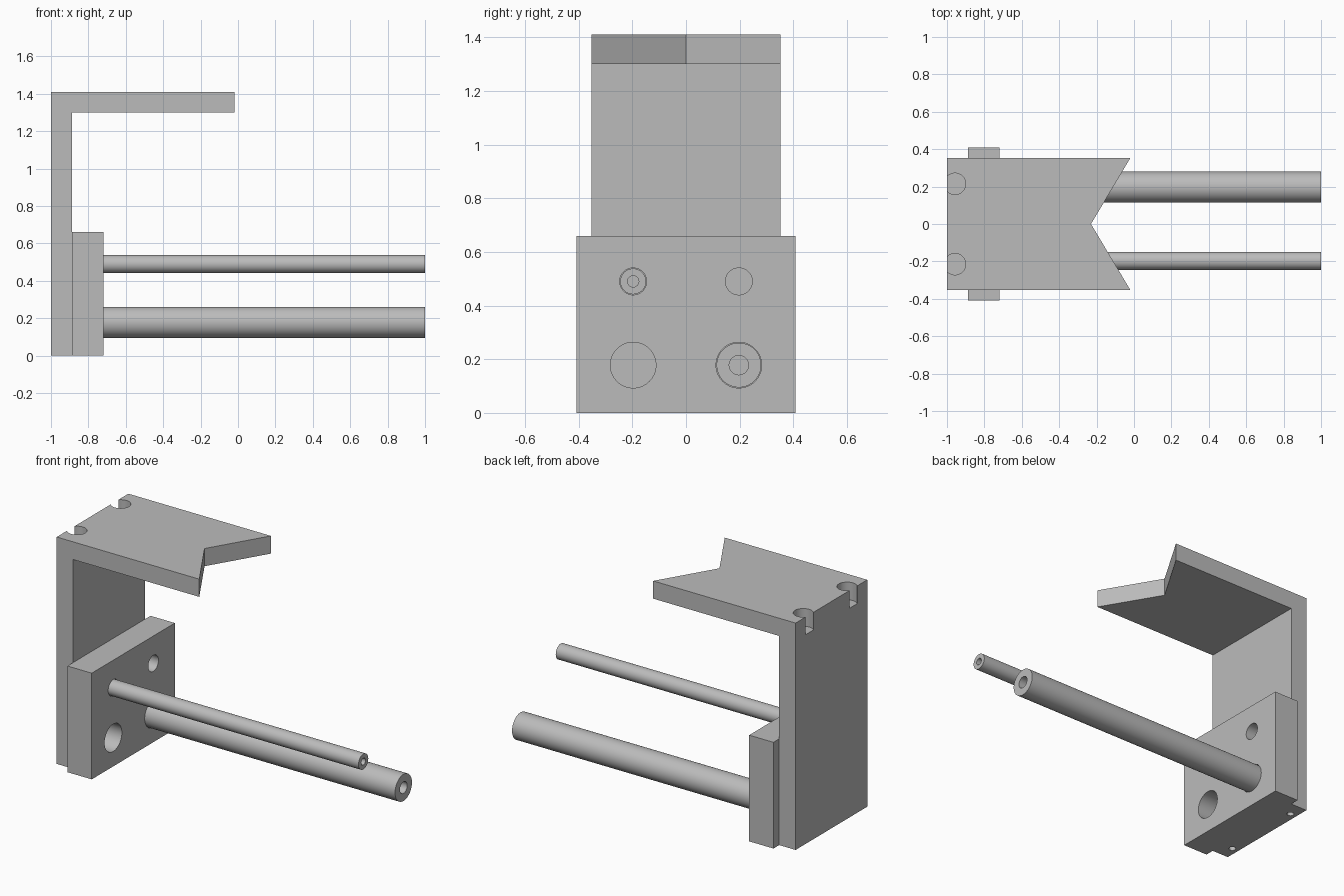
import bpy, bmesh, math
from mathutils import Matrix, Vector

if "Cube" in bpy.data.objects:
    bpy.data.objects.remove(bpy.data.objects["Cube"], do_unlink=True)

grey = bpy.data.materials.new("plain grey")
grey.use_nodes = True
grey.diffuse_color = (0.5, 0.5, 0.5, 1)
grey.node_tree.nodes["Principled BSDF"].inputs["Base Color"].default_value = (0.5, 0.5, 0.5, 1)


def make_object(name, bm):
    bmesh.ops.recalc_face_normals(bm, faces=bm.faces)
    mesh = bpy.data.meshes.new(name)
    bm.to_mesh(mesh)
    bm.free()
    mesh.materials.append(grey)
    obj = bpy.data.objects.new(name, mesh)
    bpy.context.collection.objects.link(obj)
    return obj


def extrude_outline(name, points, direction):
    bm = bmesh.new()
    face = bm.faces.new([bm.verts.new(p) for p in points])
    grown = bmesh.ops.extrude_face_region(bm, geom=[face])["geom"]
    moved = [v for v in grown if isinstance(v, bmesh.types.BMVert)]
    bmesh.ops.translate(bm, verts=moved, vec=direction)
    return make_object(name, bm)


def cylinder(name, start, end, radius):
    start, end = Vector(start), Vector(end)
    axis = end - start
    turn = axis.to_track_quat("Z", "Y").to_matrix().to_4x4()
    bm = bmesh.new()
    bmesh.ops.create_cone(bm, cap_ends=True, segments=64, radius1=radius, radius2=radius,
                          depth=axis.length, matrix=Matrix.Translation((start + end) / 2) @ turn)
    return make_object(name, bm)


def combine(target, tool, operation="DIFFERENCE"):
    mod = target.modifiers.new("cut", "BOOLEAN")
    mod.operation, mod.solver, mod.object = operation, "EXACT", tool
    bpy.context.view_layer.objects.active = target
    bpy.ops.object.modifier_apply(modifier=mod.name)
    bpy.data.objects.remove(tool, do_unlink=True)


def smooth(obj):
    bpy.ops.object.select_all(action="DESELECT")
    obj.select_set(True)
    bpy.context.view_layer.objects.active = obj
    bpy.ops.object.shade_smooth_by_angle(angle=math.radians(30))


BACK, SEAM, FACE, TIP = -1.0, -0.887, -0.72, 1.0
HALF, TOP, UNDER = 0.352, 1.41, 1.30

# Angled bracket: upright wall and overhanging plate
profile = [(BACK, 0), (SEAM, 0), (SEAM, UNDER), (-0.02, UNDER), (-0.02, TOP), (BACK, TOP)]
bracket = extrude_outline("angle_bracket", [(x, -HALF, z) for x, z in profile], (0, 2 * HALF, 0))

# V notch in the free end of the plate
slope = 0.21 / HALF
notch = [(-0.23, 0), (-0.23 + slope * 0.5, 0.5), (-0.23 + slope * 0.5, -0.5)]
combine(bracket, extrude_outline("notch_cutter", [(x, y, 1.2) for x, y in notch], (0, 0, 0.4)))

# Edge pockets on top and small holes underneath, mirrored in y
for side in (-1, 1):
    combine(bracket, cylinder("pocket_cutter", (-0.957, side * 0.215, TOP - 0.11),
                              (-0.957, side * 0.215, TOP + 0.1), 0.057))
    combine(bracket, cylinder("foot_cutter", (-0.957, side * 0.26, -0.1),
                              (-0.957, side * 0.26, 0.15), 0.02))
smooth(bracket)

# Mounting block with four bores
block = extrude_outline("mounting_block", [(SEAM, y, z) for y, z in
                        ((-0.408, 0), (0.408, 0), (0.408, 0.66), (-0.408, 0.66))],
                        (FACE - SEAM, 0, 0))
for y in (-0.197, 0.197):
    for z, radius in ((0.49, 0.05), (0.178, 0.085)):
        combine(block, cylinder("bore_cutter", (SEAM - 0.1, y, z), (FACE + 0.1, y, z), radius))
smooth(block)

# Guide rods with a blind hole in the free end
for name, y, z, radius, bore in (("thin_rod", -0.197, 0.49, 0.048, 0.021),
                                 ("thick_rod", 0.197, 0.178, 0.083, 0.036)):
    rod = cylinder(name, (SEAM, y, z), (TIP, y, z), radius)
    combine(rod, cylinder("end_cutter", (TIP - 0.2, y, z), (TIP + 0.1, y, z), bore))
    smooth(rod)
